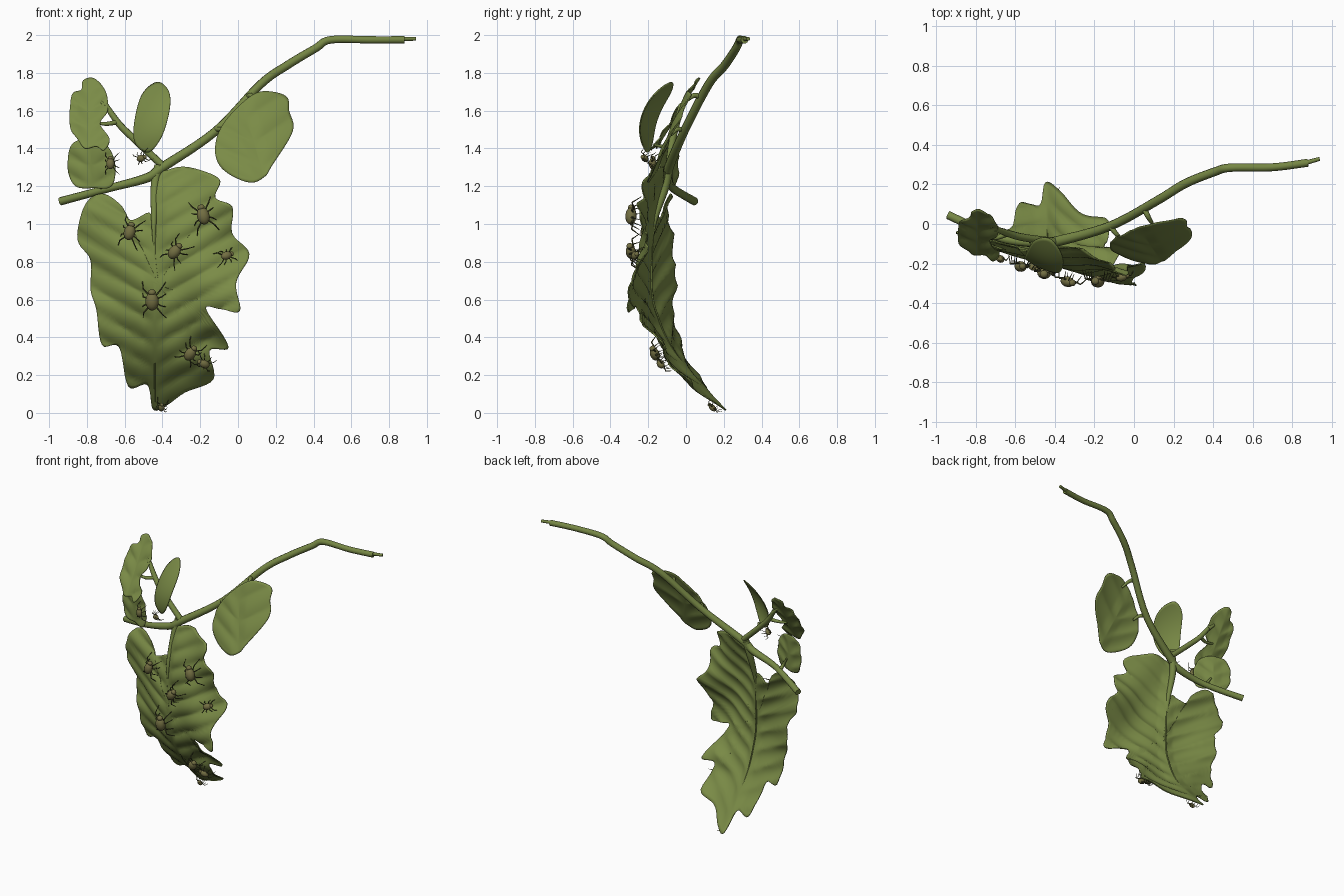
import bpy, bmesh, math
from mathutils import Vector, Matrix

cube = bpy.data.objects.get("Cube")
if cube:
    bpy.data.objects.remove(cube, do_unlink=True)


def material(name, colour):
    m = bpy.data.materials.new(name)
    m.use_nodes = True
    m.diffuse_color = (*colour, 1)
    m.node_tree.nodes["Principled BSDF"].inputs["Base Color"].default_value = (*colour, 1)
    return m


LEAF = material("leaf green", (0.195, 0.258, 0.062))
STEM = material("stem green", (0.18, 0.24, 0.058))
SHELL = material("beetle brown", (0.17, 0.157, 0.055))
LEG = material("beetle leg dark", (0.08, 0.085, 0.03))


def smooth_path(points, steps, closed=False):
    """Rounded path through the points (Catmull-Rom)."""
    pts = [Vector(p) for p in points]
    n = len(pts)
    pick = (lambda i: pts[i % n]) if closed else (lambda i: pts[max(0, min(n - 1, i))])
    out = []
    for i in range(n if closed else n - 1):
        a, b, c, d = (pick(i + k) for k in (-1, 0, 1, 2))
        for s in range(steps):
            t = s / steps
            out.append(b + (c - a) * t / 2 + (a - b * 2.5 + c * 2 - d / 2) * t * t
                       + ((b - c) * 1.5 + (d - a) / 2) * t ** 3)
    return out if closed else out + [pts[-1]]


def finish(obj, mats, angle=60):
    for m in mats:
        obj.data.materials.append(m)
    bpy.ops.object.select_all(action='DESELECT')
    obj.select_set(True)
    bpy.context.view_layer.objects.active = obj
    bpy.ops.object.shade_smooth_by_angle(angle=math.radians(angle))


def tube(name, points):
    """Round stem; each point is x, y, z, radius."""
    path = smooth_path(points, 6)
    cu = bpy.data.curves.new(name, 'CURVE')
    cu.dimensions = '3D'
    cu.bevel_depth = 1
    cu.bevel_resolution = 3
    cu.use_fill_caps = True
    sp = cu.splines.new('POLY')
    sp.points.add(len(path) - 1)
    for p, v in zip(sp.points, path):
        p.co = (v[0], v[1], v[2], 1)
        p.radius = v[3]
    temp = bpy.data.objects.new(name, cu)
    bpy.context.collection.objects.link(temp)
    bpy.context.view_layer.update()
    mesh = bpy.data.meshes.new_from_object(temp.evaluated_get(bpy.context.evaluated_depsgraph_get()))
    bpy.data.objects.remove(temp, do_unlink=True)
    mesh.materials.clear()
    obj = bpy.data.objects.new(name, mesh)
    bpy.context.collection.objects.link(obj)
    finish(obj, [STEM])


def leaf(name, outline, centre, depth, rings):
    """Curved blade: outline in hundredths of x and z, depth gives y."""
    edge = [v / 100 for v in smooth_path(outline, 6, closed=True)]
    c = Vector(centre)
    bm = bmesh.new()
    hub = bm.verts.new((c.x, depth(*c), c.y))
    last = None
    for r in range(1, rings + 1):
        ring = []
        for e in edge:
            p = c + (e - c) * (r / rings)
            ring.append(bm.verts.new((p.x, depth(*p), p.y)))
        for i in range(len(ring)):
            j = (i + 1) % len(ring)
            if last:
                bm.faces.new((last[i], last[j], ring[j], ring[i]))
            else:
                bm.faces.new((hub, ring[j], ring[i]))
        last = ring
    bmesh.ops.recalc_face_normals(bm, faces=bm.faces)
    mesh = bpy.data.meshes.new(name)
    bm.to_mesh(mesh)
    bm.free()
    obj = bpy.data.objects.new(name, mesh)
    bpy.context.collection.objects.link(obj)
    sol = obj.modifiers.new("thickness", 'SOLIDIFY')
    sol.thickness = 0.006
    sol.offset = 0
    finish(obj, [LEAF])


def quilt(side, along, spacing, amount):
    """Puffed tissue between the side veins."""
    puff = abs(math.sin((along - 0.55 * abs(side)) * math.pi / spacing))
    return -amount * puff * min(1, abs(side) / 0.06)


# Side profile of the large blade: depth against height
SPINE = smooth_path([(0.215, 0.01), (0.05, 0.18), (-0.08, 0.35), (-0.17, 0.58),
                     (-0.19, 0.82), (-0.16, 1.05), (-0.07, 1.32)], 8)
# Lobes that curl: side, height, spread, amount
CURLS = [(1, 0.37, 0.08, 0.12), (1, 0.9, 0.18, 0.11), (1, 0.17, 0.07, 0.11),
         (-1, 0.7, 0.14, 0.06), (-1, 1.08, 0.12, -0.06)]


def spine(z):
    for a, b in zip(SPINE, SPINE[1:]):
        if z <= b.y:
            break
    return a.x + (b.x - a.x) * (z - a.y) / (b.y - a.y)


def large_depth(x, z):
    s = x + 0.44
    y = spine(z) - 0.3 * s + quilt(s, z, 0.12, 0.017) + 0.008 * math.sin(17 * s + 9 * z)
    for side, height, spread, amount in CURLS:
        y += amount * (max(0, side * s) / 0.42) ** 2 * math.exp(-((z - height) / spread) ** 2)
    return y


def right_depth(x, z):
    s = x - 0.08 + 0.3 * (z - 1.45)
    return -0.1 + 0.44 * (z - 1.45) + quilt(s, z, 0.13, 0.01) + 0.5 * s * s


def slim_depth(x, z):
    s = x + 0.455 - 0.3 * (z - 1.56)
    return -0.21 + 0.25 * (z - 1.56) + 2.0 * (z - 1.56) ** 2 - 0.5 * s + 2 * s * s


def upper_depth(x, z):
    s = x + 0.79
    return -0.045 + 0.62 * (z - 1.58) - 0.1 * s + quilt(s, z, 0.1, 0.016)


def lower_depth(x, z):
    s = x + 0.78
    return -0.08 - 0.38 * s + quilt(s, z, 0.1, 0.012)


# Leaf blades
leaf("large_leaf", [
    (-42, 124), (-36, 129), (-26, 130), (-10, 124), (-12, 114), (-3, 109), (-3, 95), (6, 84),
    (-1, 69), (1, 54), (-9, 55), (-17, 55), (-5, 35), (-15, 33), (-13, 18), (-28, 11), (-38, 4),
    (-45, 2), (-48, 15), (-58, 14), (-63, 35), (-72, 36), (-75, 55), (-78, 65), (-78, 81),
    (-85, 92), (-81, 110), (-72, 116), (-62, 110), (-57, 102), (-47, 106), (-45, 100)],
    (-0.42, 0.68), large_depth, 34)
leaf("right_leaf", [(9, 169), (18, 170), (26, 167), (27, 160), (29, 149), (18, 131), (14, 125),
                    (6, 122), (-7, 128), (-12, 137), (-10, 149), (-2, 160)],
     (0.08, 1.45), right_depth, 16)
leaf("slim_leaf", [(-43, 175), (-37, 171), (-36, 162), (-40, 147), (-47, 138),
                   (-54, 142), (-55, 152), (-51, 168)], (-0.46, 1.56), slim_depth, 12)
leaf("upper_left_leaf", [(-76, 177), (-70, 170), (-69, 160), (-73, 153), (-68, 145), (-71, 139),
                         (-75, 141), (-81, 140), (-85, 145), (-89, 152), (-88, 168),
                         (-83, 171), (-82, 176)],
     (-0.79, 1.57), upper_depth, 14)
leaf("lower_left_leaf", [(-88, 142), (-78, 145), (-69, 141), (-65, 131), (-67, 120),
                         (-76, 119), (-86, 120), (-90, 129)], (-0.78, 1.32), lower_depth, 12)

# Branch, twig and leaf stalks
tube("main_branch", [(0.88, 0.31, 1.975, 0.02), (0.7, 0.287, 1.975, 0.02), (0.49, 0.285, 1.975, 0.021),
                     (0.41, 0.265, 1.93, 0.022), (0.26, 0.205, 1.84, 0.023), (0.12, 0.12, 1.74, 0.023),
                     (-0.12, -0.01, 1.49, 0.023), (-0.4, -0.09, 1.3, 0.026), (-0.48, -0.095, 1.245, 0.025),
                     (-0.68, -0.07, 1.19, 0.021), (-0.94, 0.045, 1.12, 0.022)])
tube("branch_tip", [(0.86, 0.307, 1.98, 0.012), (0.94, 0.33, 1.98, 0.01)])
tube("twig", [(-0.4, -0.09, 1.31, 0.02), (-0.55, -0.07, 1.45, 0.019),
              (-0.63, -0.05, 1.53, 0.018), (-0.7, -0.025, 1.63, 0.014)])
tube("large_leaf_stalk", [(-0.42, -0.09, 1.31, 0.024), (-0.44, -0.11, 1.2, 0.023),
                          (-0.445, spine(1.02), 1.02, 0.015), (-0.445, spine(0.9) + 0.005, 0.9, 0.006)])
tube("large_leaf_rib", [(-0.44, spine(z) + 0.002, z, 0.003 + 0.003 * z)
                        for z in (0.06, 0.2, 0.35, 0.5, 0.65, 0.95)])
tube("right_leaf_stalk", [(0.05, 0.085, 1.67, 0.015), (0.07, 0.04, 1.68, 0.013), (0.1, -0.01, 1.64, 0.007)])
tube("right_leaf_side_stalk", [(-0.12, -0.01, 1.5, 0.014), (-0.09, -0.05, 1.5, 0.012), (-0.06, -0.08, 1.47, 0.007)])
tube("slim_leaf_stalk", [(-0.53, -0.075, 1.42, 0.012), (-0.5, -0.12, 1.41, 0.01), (-0.47, -0.17, 1.42, 0.007)])
tube("upper_leaf_stalk", [(-0.64, -0.05, 1.54, 0.013), (-0.7, -0.07, 1.53, 0.011), (-0.77, -0.07, 1.54, 0.006)])
tube("upper_leaf_top_stalk", [(-0.69, -0.025, 1.61, 0.014), (-0.73, -0.01, 1.65, 0.008)])
tube("lower_leaf_stalk", [(-0.72, -0.055, 1.18, 0.013), (-0.73, -0.085, 1.22, 0.011), (-0.76, -0.08, 1.27, 0.006)])


def beetle_mesh():
    """Oval shell, head and four pairs of bent legs, back towards -y."""
    bm = bmesh.new()
    for z, size in ((0, (0.034, 0.03, 0.046)), (0.046, (0.02, 0.019, 0.016))):
        m = Matrix.Translation((0, -0.065, z)) @ Matrix.Diagonal((*size, 1))
        bmesh.ops.create_uvsphere(bm, u_segments=14, v_segments=9, radius=1, matrix=m)
    shell_count = len(bm.faces)

    def rod(a, b, r1, r2):
        d = b - a
        m = Matrix.Translation((a + b) / 2) @ d.to_track_quat('Z', 'Y').to_matrix().to_4x4()
        bmesh.ops.create_cone(bm, cap_ends=True, segments=5, radius1=r1, radius2=r2,
                              depth=d.length, matrix=m)

    for side in (-1, 1):
        for z, reach in ((0.032, 0.06), (0.012, 0.02), (-0.01, -0.025), (-0.03, -0.06)):
            hip = Vector((side * 0.02, -0.052, z))
            knee = Vector((side * 0.046, -0.06, z + reach * 0.5))
            foot = Vector((side * 0.06, -0.012, z + reach))
            rod(hip, knee, 0.0045, 0.004)
            rod(knee, foot, 0.004, 0.0015)
    bm.faces.ensure_lookup_table()
    for f in bm.faces[shell_count:]:
        f.material_index = 1
    mesh = bpy.data.meshes.new("beetle")
    bm.to_mesh(mesh)
    bm.free()
    return mesh


# Beetles sitting on the blades: x, z, size, turn, surface
body = beetle_mesh()
beetles = [(-0.56, 0.95, 0.9, 15, large_depth), (-0.18, 1.04, 1.0, -15, large_depth),
           (-0.32, 0.85, 0.9, 40, large_depth), (-0.07, 0.82, 0.65, 70, large_depth),
           (-0.44, 0.6, 1.05, 0, large_depth), (-0.25, 0.33, 0.85, 35, large_depth),
           (-0.18, 0.28, 0.65, -60, large_depth), (-0.4, 0.05, 0.5, 10, large_depth),
           (-0.66, 1.32, 0.65, 0, lower_depth), (-0.5, 1.36, 0.55, 65, slim_depth)]
for i, (x, z, size, turn, depth) in enumerate(beetles):
    h = 0.05
    normal = Vector(((depth(x + h, z) - depth(x - h, z)) / (2 * h), -1,
                     (depth(x, z + h) - depth(x, z - h)) / (2 * h)))
    obj = bpy.data.objects.new(f"beetle_{i + 1}", body)
    bpy.context.collection.objects.link(obj)
    rot = Vector((0, -1, 0)).rotation_difference(normal).to_matrix().to_4x4()
    obj.matrix_world = (Matrix.Translation((x, depth(x, z), z)) @ rot
                        @ Matrix.Rotation(math.radians(turn), 4, 'Y') @ Matrix.Scale(size, 4))
    finish(obj, [SHELL, LEG] if i == 0 else [])
